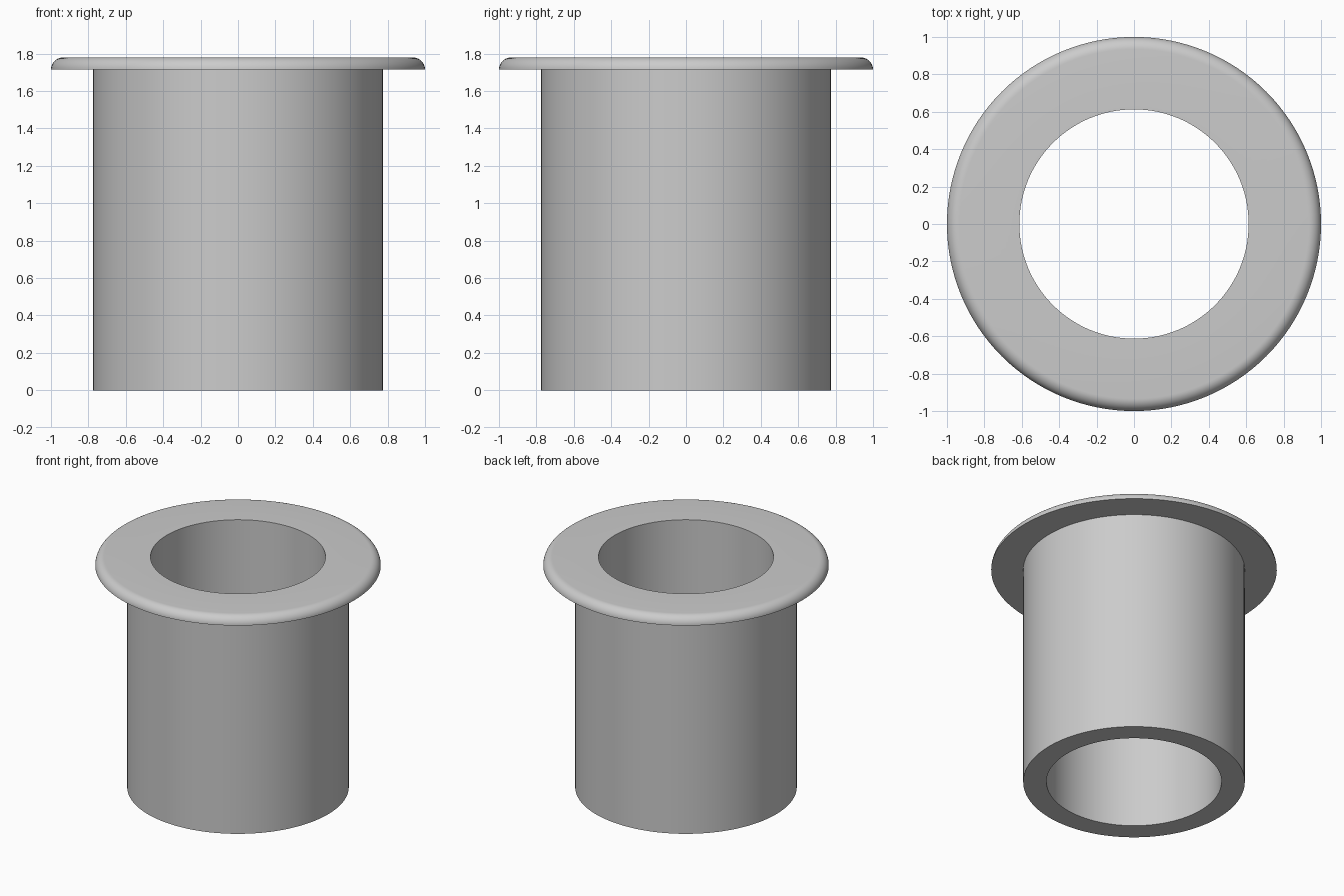
import bpy
import bmesh
from math import sin, cos, pi, radians
from mathutils import Matrix, Vector

SEGMENTS = 128
BORE, BODY, RIM = 0.613, 0.776, 1.0
HEIGHT, FLANGE_BASE = 1.78, 1.714
ROUND = HEIGHT - FLANGE_BASE

cube = bpy.data.objects.get("Cube")
if cube:
    bpy.data.objects.remove(cube, do_unlink=True)

# Plain grey finish
grey = bpy.data.materials.new("plain grey")
grey.use_nodes = True
colour = (0.6, 0.6, 0.6, 1)
grey.diffuse_color = colour
grey.node_tree.nodes["Principled BSDF"].inputs["Base Color"].default_value = colour


def lathe(name, profile):
    """Revolve a closed (radius, height) profile around z."""
    bm = bmesh.new()
    verts = [bm.verts.new((r, 0, z)) for r, z in profile]
    edges = [bm.edges.new((v, verts[(i + 1) % len(verts)])) for i, v in enumerate(verts)]
    bmesh.ops.spin(bm, geom=verts + edges, axis=(0, 0, 1), cent=(0, 0, 0),
                   angle=2 * pi, steps=SEGMENTS, use_merge=True)
    bmesh.ops.remove_doubles(bm, verts=bm.verts, dist=1e-5)
    bmesh.ops.recalc_face_normals(bm, faces=bm.faces)
    mesh = bpy.data.meshes.new(name)
    bm.to_mesh(mesh)
    bm.free()
    mesh.materials.append(grey)
    obj = bpy.data.objects.new(name, mesh)
    bpy.context.collection.objects.link(obj)
    bpy.ops.object.select_all(action="DESELECT")
    obj.select_set(True)
    bpy.context.view_layer.objects.active = obj
    bpy.ops.object.shade_smooth_by_angle(angle=radians(30))
    return obj


# Flange edge: a quarter round from the underside up to the flat top
STEPS = 10
quarter_round = [(RIM - ROUND + ROUND * cos(a), FLANGE_BASE + ROUND * sin(a))
                 for a in (i * pi / 2 / STEPS for i in range(STEPS + 1))]

# Sleeve and flange turned as one hollow piece
lathe("flanged_bushing",
      [(BORE, 0), (BODY, 0), (BODY, FLANGE_BASE)] + quarter_round + [(BORE, HEIGHT)])
